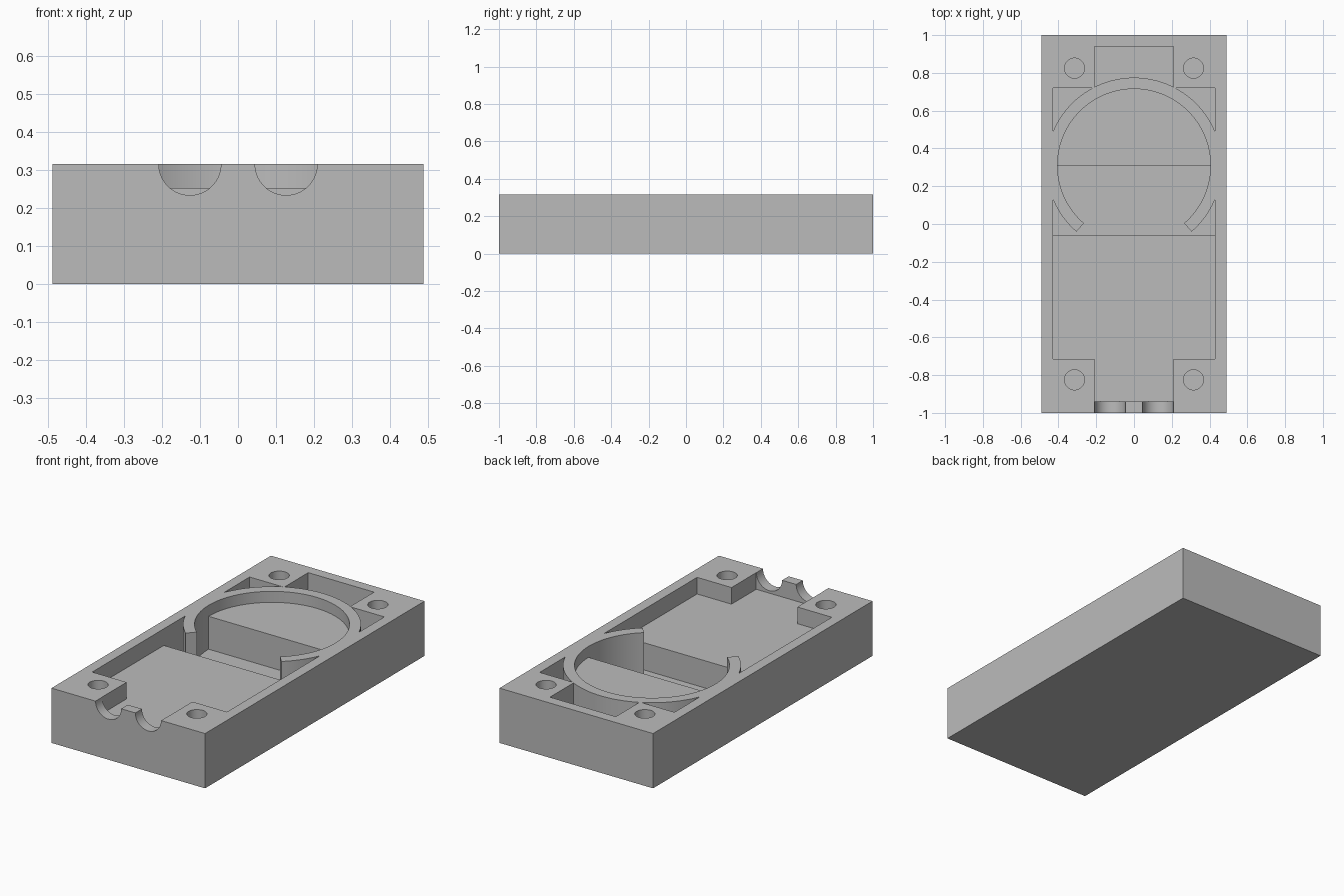
import bpy
import bmesh
from math import cos, sin, radians, pi

if "Cube" in bpy.data.objects:
    bpy.data.objects.remove(bpy.data.objects["Cube"], do_unlink=True)

# Main dimensions
HX, HY, TOP = 0.49, 1.0, 0.316
INNER_X = 0.43
PIT, TRAY, LEDGE = 0.063, 0.22, 0.2526
RING_Y, R_IN, R_OUT = 0.31, 0.405, 0.465
ABOVE = TOP + 0.1

grey = bpy.data.materials.new("plain grey")
grey.use_nodes = True
colour = (0.5, 0.5, 0.5, 1)
grey.diffuse_color = colour
grey.node_tree.nodes["Principled BSDF"].inputs["Base Color"].default_value = colour


def prism(name, outline, z0, z1):
    """Extrude a counter-clockwise outline from z0 to z1."""
    bm = bmesh.new()
    face = bm.faces.new([bm.verts.new((x, y, z0)) for x, y in outline])
    grown = bmesh.ops.extrude_face_region(bm, geom=[face], use_keep_orig=True)
    verts = [v for v in grown["geom"] if isinstance(v, bmesh.types.BMVert)]
    bmesh.ops.translate(bm, verts=verts, vec=(0, 0, z1 - z0))
    bmesh.ops.recalc_face_normals(bm, faces=bm.faces)
    mesh = bpy.data.meshes.new(name)
    bm.to_mesh(mesh)
    bm.free()
    mesh.materials.append(grey)
    ob = bpy.data.objects.new(name, mesh)
    bpy.context.collection.objects.link(ob)
    return ob


def box(name, hx, y0, y1, z0, z1):
    return prism(name, [(-hx, y0), (hx, y0), (hx, y1), (-hx, y1)], z0, z1)


def arc(cx, cy, r, a0, a1, n):
    angles = [radians(a0 + (a1 - a0) * i / n) for i in range(n + 1)]
    return [(cx + r * cos(a), cy + r * sin(a)) for a in angles]


def combine(target, tool, operation):
    """Apply a boolean and discard the tool."""
    tool.hide_render = True
    mod = target.modifiers.new("combine", "BOOLEAN")
    mod.operation, mod.object, mod.solver = operation, tool, "EXACT"
    bpy.context.view_layer.objects.active = target
    bpy.ops.object.modifier_apply(modifier=mod.name)
    bpy.data.objects.remove(tool, do_unlink=True)


# Outer block
case = box("case_half", HX, -HY, HY, 0, TOP)

# Shallow tray with narrow front, deep pit with narrow back pocket
pockets = [
    ("tray_cut", INNER_X, -0.715, 0.1, TRAY),
    ("tray_front_cut", 0.21, -0.94, -0.6, TRAY),
    ("pit_cut", INNER_X, -0.062, 0.72, PIT),
    ("back_pocket_cut", 0.21, 0.6, 0.94, PIT),
]
for name, hx, y0, y1, floor in pockets:
    combine(case, box(name, hx, y0, y1, floor, ABOVE), "DIFFERENCE")

# Corner screw holes and the two round cable notches
for sx in (-1, 1):
    for sy in (-1, 1):
        hole = prism("screw_hole_cut", arc(sx * 0.315, sy * 0.825, 0.053, 0, 352.5, 47), PIT, ABOVE)
        combine(case, hole, "DIFFERENCE")
    notch = prism("notch_cut", arc(0, 0, 0.082, 0, 354.375, 63), 0, 0.13)
    notch.rotation_euler.x = pi / 2
    notch.location = (sx * 0.127, -0.93, TOP)
    combine(case, notch, "DIFFERENCE")

# Raised half-round ledge, then the open ring around it
ledge = prism("ledge", arc(0, RING_Y, 0.43, 0, 180, 48), PIT - 0.02, LEDGE)
combine(case, ledge, "UNION")
ring_outline = arc(0, RING_Y, R_OUT, -49, 229, 90) + arc(0, RING_Y, R_IN, 229, -49, 90)
ring = prism("ring_wall", ring_outline, PIT - 0.02, TOP)
combine(case, ring, "UNION")

# Smooth the curved walls, keep the edges sharp
bpy.ops.object.select_all(action="DESELECT")
case.select_set(True)
bpy.context.view_layer.objects.active = case
bpy.ops.object.shade_smooth_by_angle(angle=radians(30))
